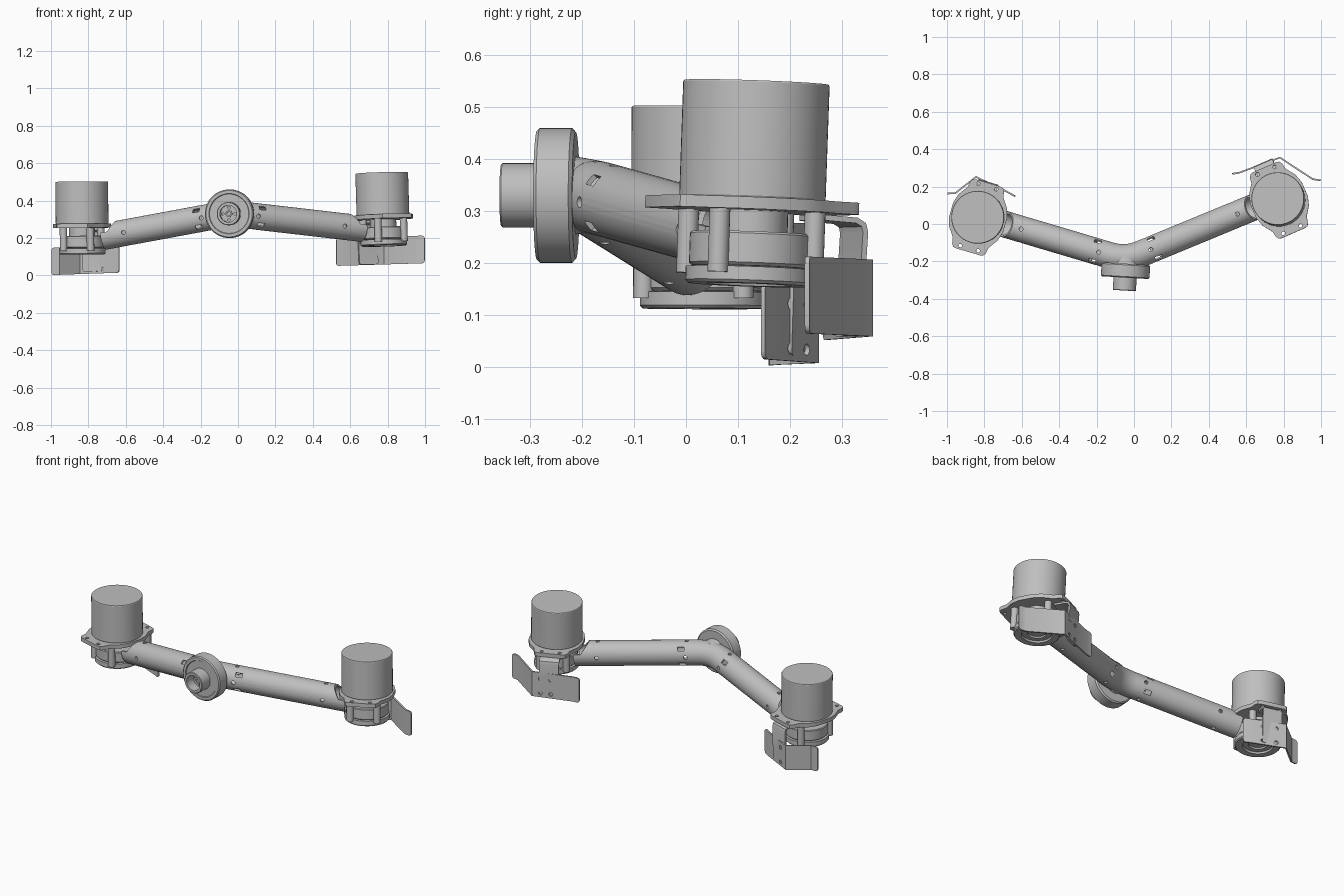
import bpy, bmesh
from math import cos, sin, pi, radians
from mathutils import Vector, Matrix

cube = bpy.data.objects.get("Cube")
if cube:
    bpy.data.objects.remove(cube)

metal = bpy.data.materials.new("plain grey metal")
metal.use_nodes = True
GREY = (0.52, 0.52, 0.52, 1)
metal.diffuse_color = GREY
metal.node_tree.nodes["Principled BSDF"].inputs["Base Color"].default_value = GREY


def frame(origin, z, x):
    """Matrix with the given z axis and approximate x axis."""
    z = Vector(z).normalized()
    y = z.cross(Vector(x)).normalized()
    m = Matrix((y.cross(z), y, z)).transposed().to_4x4()
    m.translation = origin
    return m


def make(name, bm, m=Matrix()):
    bmesh.ops.recalc_face_normals(bm, faces=bm.faces[:])
    mesh = bpy.data.meshes.new(name)
    bm.to_mesh(mesh)
    bm.free()
    mesh.transform(m)
    mesh.materials.append(metal)
    ob = bpy.data.objects.new(name, mesh)
    bpy.context.collection.objects.link(ob)
    return ob


def bake(ob):
    """Replace the mesh by its modified version."""
    dg = bpy.context.evaluated_depsgraph_get()
    mesh = bpy.data.meshes.new_from_object(ob.evaluated_get(dg))
    ob.modifiers.clear()
    ob.data = mesh


def solidify(ob, thickness, offset):
    mod = ob.modifiers.new("thickness", 'SOLIDIFY')
    mod.thickness, mod.offset = thickness, offset
    bake(ob)


def cut(ob, kind, m):
    """Subtract a unit cube or a unit cylinder placed by matrix m."""
    bm = bmesh.new()
    if kind == "box":
        bmesh.ops.create_cube(bm, size=1)
    else:
        bmesh.ops.create_cone(bm, cap_ends=True, segments=16, radius1=1, radius2=1, depth=1)
    cutter = make("cutter", bm, m)
    cutter.hide_render = True
    mod = ob.modifiers.new("cut", 'BOOLEAN')
    mod.object, mod.operation, mod.solver = cutter, 'DIFFERENCE', 'EXACT'
    bake(ob)
    bpy.data.objects.remove(cutter)


def loft(rings, closed_ends):
    """Skin a list of rings of points."""
    bm = bmesh.new()
    loops = [[bm.verts.new(p) for p in r] for r in rings]
    n = len(loops[0])
    for a, b in zip(loops, loops[1:]):
        for i in range(n):
            bm.faces.new((a[i], a[(i + 1) % n], b[(i + 1) % n], b[i]))
    if closed_ends:
        bm.faces.new(loops[0])
        bm.faces.new(loops[-1])
    return bm


def lathe(name, profile, m, n=48):
    return make(name, loft([[(r * cos(2 * pi * i / n), r * sin(2 * pi * i / n), z)
                             for i in range(n)] for r, z in profile], True), m)


def ribbon(name, path, extrude, m, thick, corner=0.012):
    """Bent sheet: a polyline pulled along a vector, with rounded corners."""
    bm = bmesh.new()
    e = Vector(extrude)
    rows = [(bm.verts.new(p), bm.verts.new(Vector(p) + e)) for p in path]
    for a, b in zip(rows, rows[1:]):
        bm.faces.new((a[0], b[0], b[1], a[1]))
    bmesh.ops.bevel(bm, geom=[*rows[0], *rows[-1]], offset=corner, segments=4,
                    affect='VERTICES', profile=0.5)
    ob = make(name, bm, m)
    solidify(ob, thick, 0)
    return ob


# Bent hollow arm
ELBOW = Vector((-0.045, -0.193, 0.332))
ENDS = [Vector((-0.715, 0.006, 0.208)), Vector((0.665, 0.10, 0.25))]
RADIUS = 0.071
dirs = [(e - ELBOW).normalized() for e in ENDS]
p0, p2 = (ELBOW + d * 0.09 for d in dirs)
bend = [p0 * (1 - t) ** 2 + ELBOW * 2 * t * (1 - t) + p2 * t * t for t in [i / 8 for i in range(9)]]
path = [ENDS[0], *bend, ENDS[1]]
rings = []
for i, p in enumerate(path):
    tangent = path[min(i + 1, len(path) - 1)] - path[max(i - 1, 0)]
    f = frame(p, tangent, (0, 0, 1))
    rings.append([f @ Vector((RADIUS * cos(a), RADIUS * sin(a), 0))
                  for a in [2 * pi * k / 40 for k in range(40)]])
arm = make("arm_tube", loft(rings, False))
solidify(arm, 0.01, -1)

# Slots, screw holes and scooped ends of the arm
for d, end in zip(dirs, ENDS):
    along = frame(ELBOW, d, (0, 0, 1))      # x up, y sideways, z outward
    for angle in (50, -50):
        cut(arm, "box", along @ Matrix.Rotation(radians(angle), 4, 'Z')
            @ Matrix.Translation((0, 0, 0.165)) @ Matrix.Diagonal((0.3, 0.024, 0.038, 1)))
    length = (end - ELBOW).length
    for dist in (0.14, length - 0.13):
        for axis in 'XY':
            cut(arm, "hole", along @ Matrix.Translation((0, 0, dist))
                @ Matrix.Rotation(pi / 2, 4, axis) @ Matrix.Diagonal((0.011, 0.011, 0.3, 1)))
    shear = Matrix()
    shear[2][0] = -0.8
    cut(arm, "box", along @ Matrix.Translation((0.02, 0, length - 0.04)) @ shear
        @ Matrix.Translation((0.1, 0, 0.1)) @ Matrix.Diagonal((0.2, 0.3, 0.2, 1)))

# Hub flange with hollow shaft
hub_frame = frame((-0.043, -0.212, 0.33), (-0.06, -1, 0), (1, 0, 0))
hub = lathe("hub_flange", [(0.066, -0.05), (0.075, 0), (0.122, 0), (0.13, 0.007), (0.13, 0.069),
                           (0.124, 0.075), (0.108, 0.075), (0.105, 0.071), (0.062, 0.071),
                           (0.062, 0.141), (0.059, 0.144), (0.045, 0.144), (0.045, 0.085)], hub_frame)
for k in range(4):
    cut(hub, "hole", hub_frame @ Matrix.Rotation(k * pi / 2, 4, 'Z')
        @ Matrix.Translation((0.033, 0, 0.085)) @ Matrix.Diagonal((0.007, 0.007, 0.03, 1)))
lathe("hub_core", [(0.018, 0.08), (0.018, 0.1), (0.01, 0.1), (0.01, 0.09)], hub_frame, 24)


# Motor with its mount
def motor_mount(side, origin, up, across, strap_y):
    m = frame(origin, up, across)
    lathe(side + "_motor", [(0.139, 0.165), (0.141, 0.168), (0.141, 0.387), (0.139, 0.39)], m, 64)
    lathe(side + "_bottom_ring", [(0.05, 0.02), (0.05, 0.01), (0.078, 0.01), (0.082, 0), (0.118, 0),
                                  (0.124, 0.006), (0.124, 0.032), (0.1, 0.034)], m)
    lathe(side + "_clamp", [(0.112, 0.034), (0.118, 0.04), (0.118, 0.096), (0.114, 0.1)], m)
    lathe(side + "_neck", [(0.07, 0.09), (0.07, 0.145)], m, 32)
    # Lugged motor plate with corner holes
    quarter = [(0.15, 0.04), (0.135, 0.09), (0.1, 0.14), (0.094, 0.172), (0.084, 0.188), (0.066, 0.192)]
    outline = []
    for sx, sy in ((1, 1), (-1, 1), (-1, -1), (1, -1)):
        outline += [(sx * x, sy * y) for x, y in quarter[::sx * sy]]
    plate = make(side + "_motor_plate", loft([[(x, y, z) for x, y in outline] for z in (0.142, 0.165)], True), m)
    for sx in (-1, 1):
        for sy in (-1, 1):
            cut(plate, "hole", m @ Matrix.Translation((sx * 0.05, sy * 0.172, 0.15))
                @ Matrix.Diagonal((0.01, 0.01, 0.1, 1)))
            lathe(side + "_standoff", [(0.02, 0.02), (0.02, 0.145)],
                  m @ Matrix.Translation((sx * 0.075, sy * 0.1, 0)), 20)
    # Folded strap that carries the bumper
    w = 0.055
    ribbon(side + "_strap", [(-w, 0.12, 0.135), (-w, strap_y - 0.025, 0.132), (-w, strap_y - 0.01, 0.124),
                             (-w, strap_y - 0.006, 0.11), (-w, strap_y - 0.012, -0.09)],
           (2 * w, 0, 0), m, 0.011)


motor_mount("left", (0.78, 0.122, 0.158), (-0.03, 0.035, 1), (0.915, 0.4, 0), 0.222)
motor_mount("right", (-0.832, 0.035, 0.112), (-0.01, 0.003, 1), (0.96, -0.28, 0), 0.198)


# Bent bumper plates with four holes
def bumper(side, points, z, slope, height, holes):
    x0 = points[0][0]
    ob = ribbon(side + "_bumper", [(x, y, z + slope * (x - x0)) for x, y in points],
                (0, 0, height), Matrix(), 0.009, 0.015)
    for x, y in holes:
        for h in (0.024, 0.11):
            cut(ob, "hole", Matrix.Translation((x, y, z + slope * (x - x0) + h))
                @ Matrix.Rotation(pi / 2, 4, 'X') @ Matrix.Diagonal((0.011, 0.011, 0.08, 1)))


bumper("left", [(0.525, 0.268), (0.565, 0.275), (0.78, 0.355), (0.955, 0.24), (0.998, 0.233)],
       0.051, 0.03, 0.148, [(0.68, 0.318), (0.735, 0.338)])
bumper("right", [(-0.998, 0.163), (-0.955, 0.165), (-0.845, 0.252), (-0.68, 0.173), (-0.635, 0.148)],
       0.002, 0.035, 0.146, [(-0.795, 0.228), (-0.73, 0.197)])

# Smooth round parts, keep edges crisp
for ob in bpy.context.view_layer.objects:
    ob.select_set(ob.type == 'MESH')
bpy.context.view_layer.objects.active = arm
bpy.ops.object.shade_smooth_by_angle(angle=radians(30))
